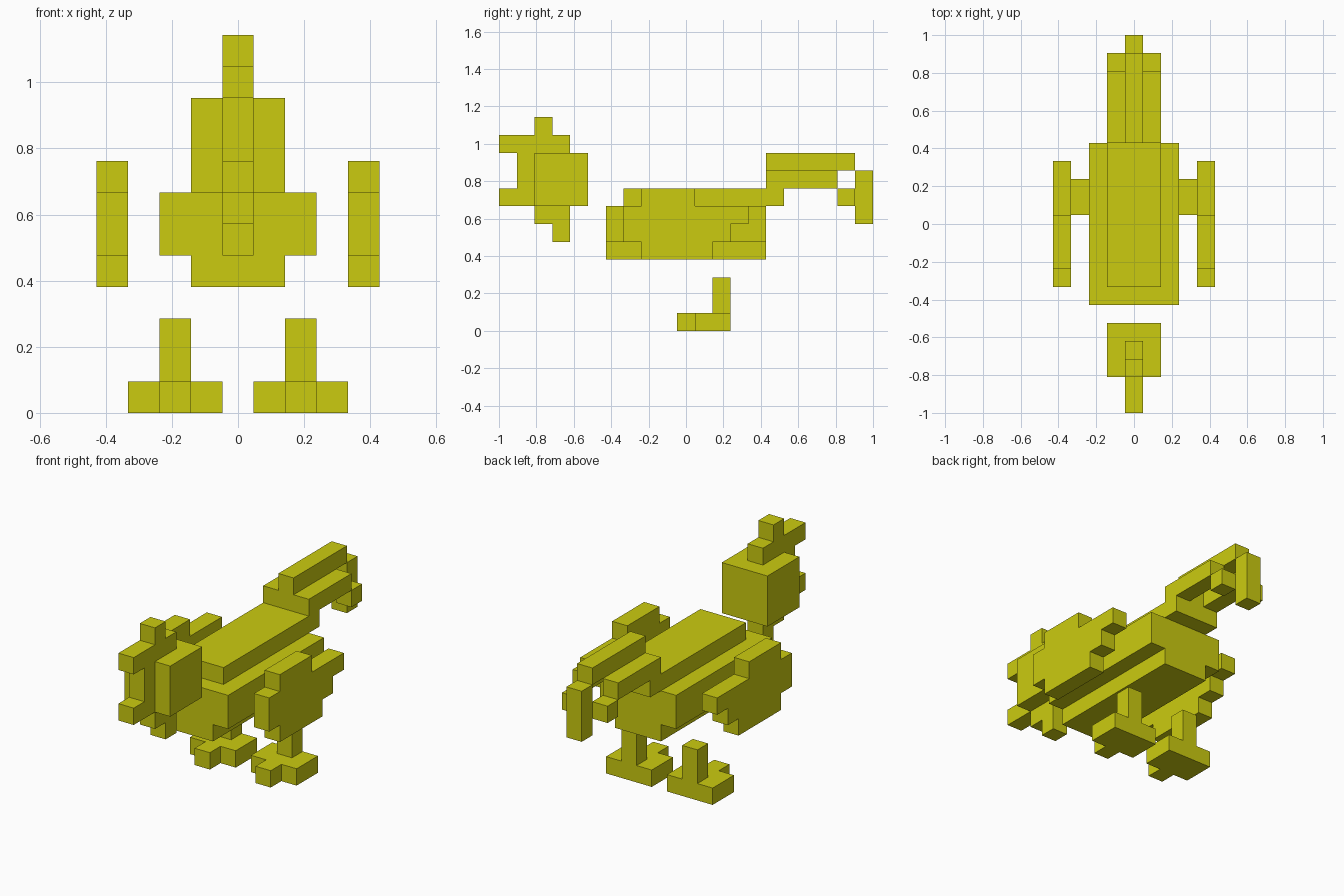
import bpy
import bmesh

if "Cube" in bpy.data.objects:
    bpy.data.objects.remove(bpy.data.objects["Cube"])

U = 2 / 21  # one block of the blocky grid

yellow = bpy.data.materials.new("yellow")
yellow.diffuse_color = (0.6, 0.6, 0.005, 1)
yellow.use_nodes = True
yellow.node_tree.nodes["Principled BSDF"].inputs["Base Color"].default_value = yellow.diffuse_color


def extrude(name, outlines, x0, x1):
    """Extrude side outlines (y, z in blocks, y from the front tip) from x0 to x1."""
    bm = bmesh.new()
    for pts in outlines:
        verts = [bm.verts.new((x0 * U, (y - 10.5) * U, z * U)) for y, z in pts]
        face = bm.faces.new(verts)
        new = bmesh.ops.extrude_face_region(bm, geom=[face])["geom"]
        moved = [g for g in new if isinstance(g, bmesh.types.BMVert)]
        bmesh.ops.translate(bm, verts=moved, vec=((x1 - x0) * U, 0, 0))
    bmesh.ops.recalc_face_normals(bm, faces=bm.faces)
    mesh = bpy.data.meshes.new(name)
    bm.to_mesh(mesh)
    bm.free()
    mesh.materials.append(yellow)
    obj = bpy.data.objects.new(name, mesh)
    bpy.context.collection.objects.link(obj)
    return obj


def rect(y0, y1, z0, z1):
    return [(y0, z0), (y1, z0), (y1, z1), (y0, z1)]


# Head: wide skull, comb and beak in front, wattle below
extrude("skull", [rect(2, 5, 7, 10)], -1.5, 1.5)
extrude("comb_and_beak", [[(0, 7), (2, 7), (2, 10), (4, 10), (4, 11), (3, 11),
                           (3, 12), (2, 12), (2, 11), (0, 11), (0, 10),
                           (1, 10), (1, 8), (0, 8)]], -0.5, 0.5)
extrude("wattle", [[(3, 5), (4, 5), (4, 7), (2, 7), (2, 6), (3, 6)]], -0.5, 0.5)

# Body: narrow belly, wide middle, narrow back reaching into the tail
extrude("belly", [rect(6, 15, 4, 5)], -1.5, 1.5)
extrude("body", [rect(6, 15, 5, 7)], -2.5, 2.5)
extrude("back", [rect(7, 16, 7, 8)], -1.5, 1.5)

# Tail: raised middle feather that hangs down at the tip
extrude("middle_tail_feather", [[(15, 8), (16, 8), (16, 9), (20, 9), (20, 10), (15, 10)],
                                rect(20, 21, 6, 9)], -0.5, 0.5)

for side, s in (("right", 1), ("left", -1)):
    # Side tail feather with dropped tip
    extrude(side + "_tail_feather", [rect(15, 19, 8, 9), rect(19, 20, 7, 8)], 0.5 * s, 1.5 * s)
    # Wing with stepped outline
    extrude(side + "_wing", [[(8, 4), (12, 4), (12, 5), (13, 5), (13, 6), (14, 6),
                              (14, 7), (11, 7), (11, 8), (8, 8), (8, 7), (7, 7),
                              (7, 5), (8, 5)]], 3.5 * s, 4.5 * s)
    # Leg and foot with a middle toe
    extrude(side + "_leg", [rect(12, 13, 1, 3)], 1.5 * s, 2.5 * s)
    extrude(side + "_foot", [rect(11, 13, 0, 1)], 0.5 * s, 3.5 * s)
    extrude(side + "_toe", [rect(10, 11, 0, 1)], 1.5 * s, 2.5 * s)
